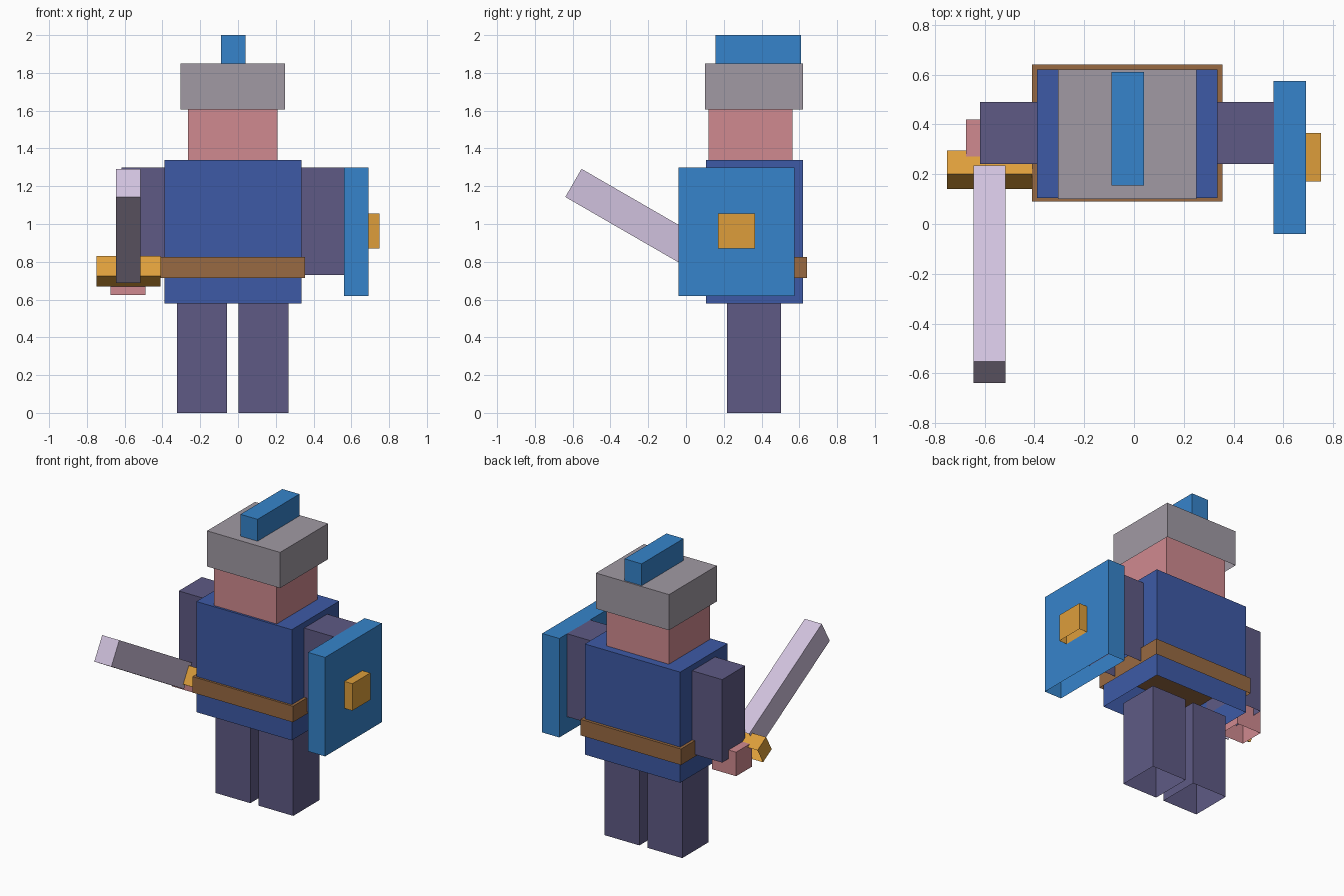
import bpy
import bmesh
import math
from mathutils import Matrix, Vector

default_cube = bpy.data.objects.get("Cube")
if default_cube:
    bpy.data.objects.remove(default_cube, do_unlink=True)


def make_material(name, hex_code):
    """Flat material from an sRGB hex code, stored as linear values."""
    srgb = [int(hex_code[i:i + 2], 16) / 255 for i in (0, 2, 4)]
    linear = [c / 12.92 if c <= 0.04045 else ((c + 0.055) / 1.055) ** 2.4 for c in srgb]
    mat = bpy.data.materials.new(name)
    mat.use_nodes = True
    mat.diffuse_color = (*linear, 1)
    mat.node_tree.nodes["Principled BSDF"].inputs["Base Color"].default_value = (*linear, 1)
    return mat


tunic = make_material("tunic blue", "3D5AA6")
cloth = make_material("dusky purple cloth", "5E5A85")
bright = make_material("bright blue", "3684CB")
skin = make_material("pink skin", "D08A90")
steel = make_material("grey steel", "A19AA4")
gold = make_material("gold", "DD9E3B")
leather = make_material("brown leather", "986A42")
blade_mat = make_material("pale lavender", "D0C1DD")


def block(name, mat, size, center, tilt=0):
    """Box that is open on its underside, tilted about x."""
    bm = bmesh.new()
    bmesh.ops.create_cube(bm, size=1)
    underside = [f for f in bm.faces if f.normal.z < -0.9]
    bmesh.ops.delete(bm, geom=underside, context="FACES")
    bmesh.ops.scale(bm, vec=size, verts=bm.verts)
    bmesh.ops.rotate(bm, matrix=Matrix.Rotation(tilt, 3, "X"), verts=bm.verts)
    mesh = bpy.data.meshes.new(name)
    bm.to_mesh(mesh)
    bm.free()
    mesh.materials.append(mat)
    obj = bpy.data.objects.new(name, mesh)
    obj.location = center
    bpy.context.collection.objects.link(obj)
    return obj


def span(name, mat, low, high):
    """Upright box given by its two opposite corners."""
    a, b = Vector(low), Vector(high)
    return block(name, mat, b - a, (a + b) / 2)


# Legs and arms, mirrored about the body's middle
MIDDLE = -0.028
for side, sign in (("right", -1), ("left", 1)):
    block(side + "_leg", cloth, (0.265, 0.285, 0.58), (MIDDLE + sign * 0.163, 0.36, 0.29))
    block(side + "_arm", cloth, (0.23, 0.25, 0.57), (MIDDLE + sign * 0.475, 0.365, 1.015))

# Body
span("torso", tunic, (-0.39, 0.105, 0.58), (0.335, 0.62, 1.34))
span("belt", leather, (-0.41, 0.09, 0.715), (0.355, 0.64, 0.825))
span("head", skin, (-0.265, 0.12, 1.34), (0.21, 0.565, 1.8))

# Helmet and crest
span("helmet", steel, (-0.305, 0.1, 1.605), (0.25, 0.62, 1.85))
span("helmet_crest", bright, (-0.09, 0.155, 1.85), (0.04, 0.61, 2))

# Shield on the left arm
span("shield", bright, (0.56, -0.04, 0.62), (0.69, 0.575, 1.3))
span("shield_boss", gold, (0.69, 0.17, 0.87), (0.75, 0.365, 1.055))

# Right hand and the sword it holds, pointing forward and up
span("right_hand", skin, (-0.675, 0.25, 0.625), (-0.49, 0.42, 0.79))
TILT = math.radians(60)
block("sword_guard", gold, (0.34, 0.122, 0.109), (-0.58, 0.218, 0.75), TILT)
block("sword_blade", blade_mat, (0.13, 0.172, 0.91), (-0.58, -0.202, 0.99), TILT)
